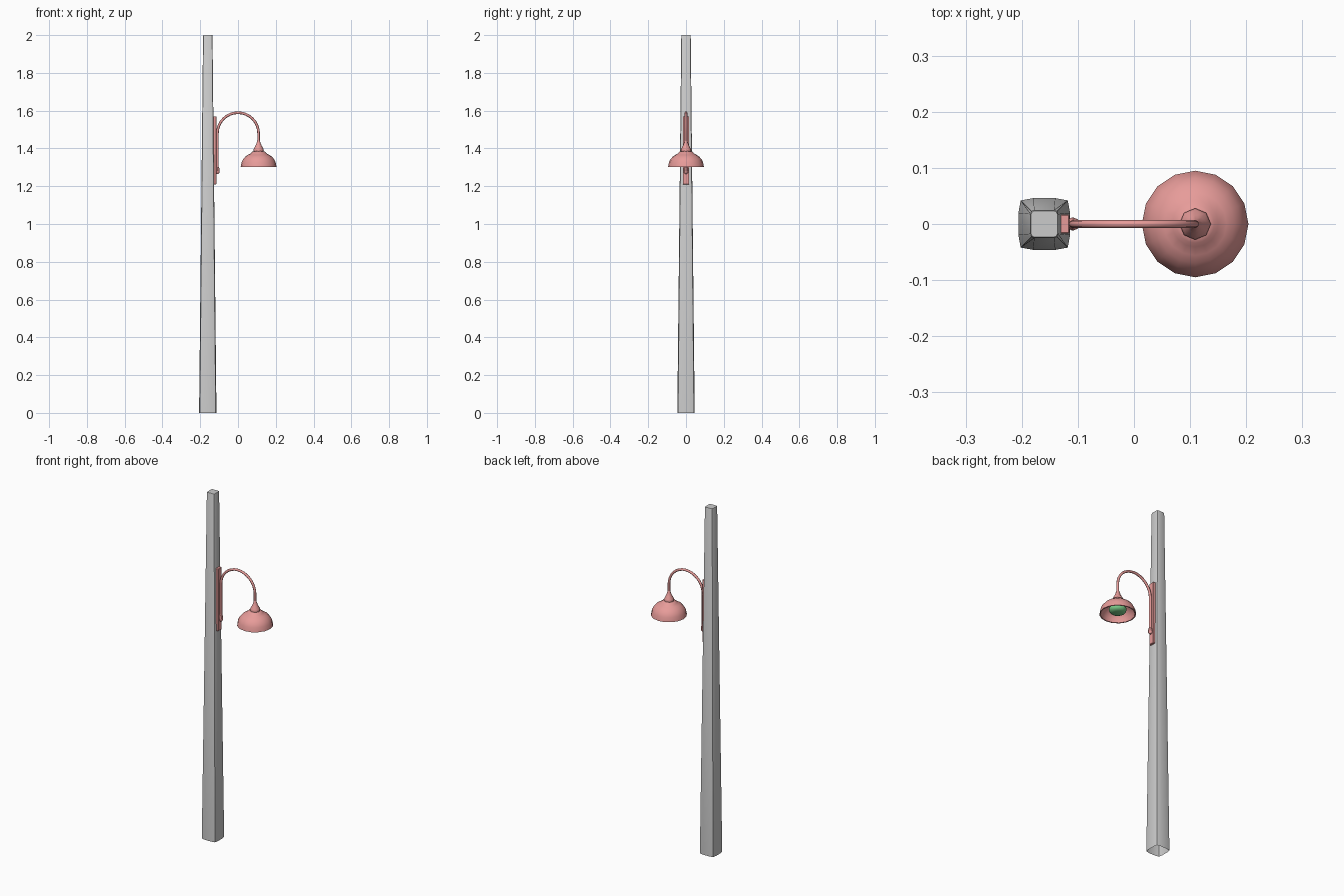
import bpy, bmesh, math
from mathutils import Vector

if "Cube" in bpy.data.objects:
    bpy.data.objects.remove(bpy.data.objects["Cube"])


def material(name, rgb):
    m = bpy.data.materials.new(name)
    m.diffuse_color = (*rgb, 1)
    m.use_nodes = True
    m.node_tree.nodes["Principled BSDF"].inputs["Base Color"].default_value = m.diffuse_color
    return m


PINK = material("lamp_paint", (0.80, 0.33, 0.32))
GREEN = material("bulb_glow", (0.20, 0.60, 0.25))


def finish(name, bm, mat=None, angle=40, normals=True):
    if normals:
        bmesh.ops.recalc_face_normals(bm, faces=bm.faces)
    me = bpy.data.meshes.new(name)
    bm.to_mesh(me)
    bm.free()
    ob = bpy.data.objects.new(name, me)
    bpy.context.collection.objects.link(ob)
    if mat:
        me.materials.append(mat)
    bpy.ops.object.select_all(action='DESELECT')
    ob.select_set(True)
    bpy.context.view_layer.objects.active = ob
    if angle:
        bpy.ops.object.shade_smooth_by_angle(angle=math.radians(angle))
    return ob


def loft(bm, rings, cap_start=False, cap_end=False):
    rows = [[bm.verts.new(p) for p in ring] for ring in rings]
    for a, b in zip(rows, rows[1:]):
        n = len(a)
        for i in range(n):
            j = (i + 1) % n
            bm.faces.new((a[i], a[j], b[j], b[i]))
    if cap_start:
        bm.faces.new(rows[0][::-1])
    if cap_end:
        bm.faces.new(rows[-1])


def lathe(name, x, profile, sides, mat, caps=(False, False), angle=40):
    bm = bmesh.new()
    rings = [[(x + r * math.cos(math.tau * i / sides), r * math.sin(math.tau * i / sides), z)
              for i in range(sides)] for r, z in profile]
    loft(bm, rings, *caps)
    return finish(name, bm, mat, angle)


# Tapered pole with softly bulging sides, open underneath
def pole_ring(half, corner, flat, z):
    ring = []
    for k in range(4):
        c, s = round(math.cos(k * math.pi / 2)), round(math.sin(k * math.pi / 2))
        for px, py in ((half, -flat), (half, flat), (corner, corner)):
            ring.append((-0.16 + c * px - s * py, s * px + c * py, z))
    return ring


bm = bmesh.new()
loft(bm, [pole_ring(0.046, 0.042, 0.02, 0),
          pole_ring(0.025, 0.023, 0.018, 1.996),
          pole_ring(0.0235, 0.0215, 0.017, 2.0)], cap_end=True)
finish("pole", bm, angle=35)

# Mounting plate on the pole
bm = bmesh.new()
bmesh.ops.create_cube(bm, size=1)
for v in bm.verts:
    v.co = Vector((-0.1235 + v.co.x * 0.017, v.co.y * 0.034, 1.39 + v.co.z * 0.36))
bmesh.ops.bevel(bm, geom=bm.edges[:], offset=0.002, segments=1, affect='EDGES')
finish("mounting_plate", bm, PINK, angle=30)

# Gooseneck arm: straight riser, half circle, short drop
R, ZC, TUBE = 0.109, 1.48, 0.007
stations = [(Vector((-R, 0, 1.27)), math.pi)]
stations += [(Vector((R * math.cos(t), 0, ZC + R * math.sin(t))), t)
             for t in (math.pi * (1 - i / 16) for i in range(17))]
stations.append((Vector((R, 0, 1.42)), 0.0))
bm = bmesh.new()
rings = []
for p, t in stations:
    out = Vector((math.cos(t), 0, math.sin(t)))
    rings.append([p + TUBE * (math.cos(a) * out + math.sin(a) * Vector((0, 1, 0)))
                  for a in (math.tau * i / 8 for i in range(8))])
loft(bm, rings, True, True)
finish("gooseneck_arm", bm, PINK, angle=50)

# Swollen foot of the arm
lathe("arm_foot", -R, [(0.005, 1.265), (0.011, 1.272), (0.012, 1.285), (0.010, 1.296),
                       (0.007, 1.303)], 8, PINK, (True, True))

# Eight-sided cap between arm and shade
lathe("shade_cap", R, [(0.026, 1.383), (0.028, 1.391), (0.025, 1.399), (0.016, 1.415),
                       (0.010, 1.430), (0.007, 1.443)], 8, PINK, (True, True), 50)

# Bell shade: outer skin, rim, inner skin
outer = [(0.022, 1.386), (0.034, 1.383), (0.041, 1.374), (0.056, 1.366), (0.070, 1.357),
         (0.082, 1.343), (0.090, 1.327), (0.095, 1.302)]
inner = [(r - 0.006, z - 0.005) for r, z in outer[::-1]]
inner[0] = (0.089, 1.302)
lathe("shade", R, outer + inner, 16, PINK, (True, True), 50)

# Flattened glowing bulb inside the shade
lathe("bulb", R, [(0.024, 1.308), (0.038, 1.313), (0.045, 1.323), (0.045, 1.334),
                  (0.036, 1.348), (0.018, 1.362), (0.012, 1.379)], 16, GREEN, (True, True), 50)
